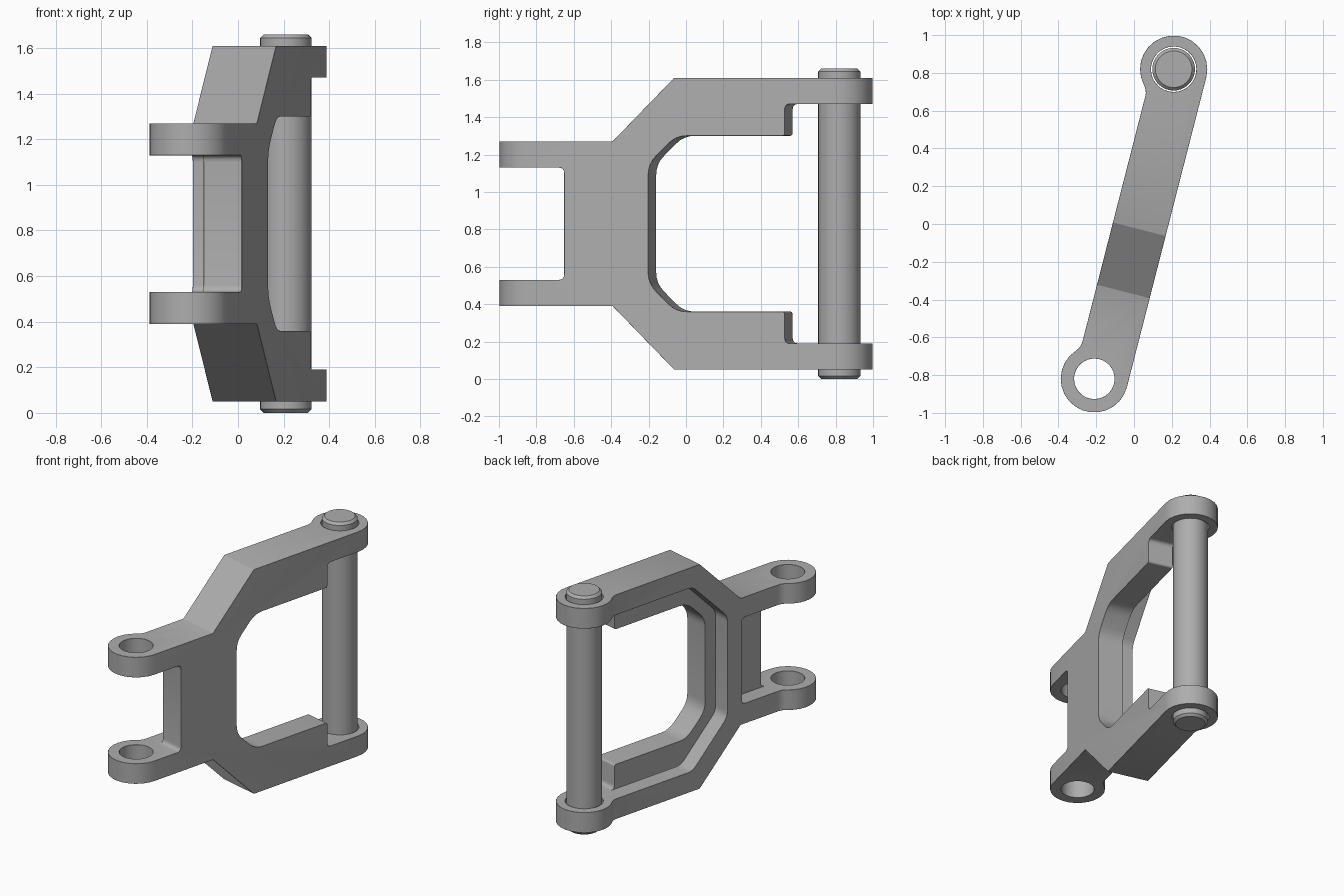
import bpy, bmesh, math
from mathutils import Vector

MID = 0.83                      # height of the mirror plane
EYE_U, EYE_R = 0.846, 0.178     # lug eye distance from centre and radius
TURN = -math.radians(14.37)     # plan angle of the whole link

cube = bpy.data.objects.get("Cube")
if cube:
    bpy.data.objects.remove(cube, do_unlink=True)

steel = bpy.data.materials.new("plain grey")
steel.use_nodes = True
grey = (0.42, 0.42, 0.42, 1)
steel.diffuse_color = grey
steel.node_tree.nodes["Principled BSDF"].inputs["Base Color"].default_value = grey


def prism(name, points, offset):
    """Extrude a closed outline of 3D points along an offset."""
    bm = bmesh.new()
    face = bm.faces.new([bm.verts.new(p) for p in points])
    moved = bmesh.ops.extrude_face_region(bm, geom=[face])["geom"]
    bmesh.ops.translate(bm, vec=offset, verts=[g for g in moved if isinstance(g, bmesh.types.BMVert)])
    bmesh.ops.recalc_face_normals(bm, faces=bm.faces)
    mesh = bpy.data.meshes.new(name)
    bm.to_mesh(mesh)
    bm.free()
    mesh.materials.append(steel)
    obj = bpy.data.objects.new(name, mesh)
    bpy.context.collection.objects.link(obj)
    return obj


def apply(obj, mod):
    bpy.ops.object.select_all(action="DESELECT")
    bpy.context.view_layer.objects.active = obj
    obj.select_set(True)
    bpy.ops.object.modifier_apply(modifier=mod.name)


def boolean(obj, tool, operation):
    mod = obj.modifiers.new("cut", "BOOLEAN")
    mod.operation, mod.solver, mod.object = operation, "EXACT", tool
    apply(obj, mod)
    bpy.data.objects.remove(tool, do_unlink=True)


def chamfer(obj, width):
    mod = obj.modifiers.new("chamfer", "BEVEL")
    mod.width, mod.segments = width, 1
    mod.limit_method, mod.angle_limit = "ANGLE", math.radians(35)
    apply(obj, mod)
    bpy.ops.object.shade_smooth_by_angle(angle=math.radians(30))


def arc(cx, cy, r, start, end, steps):
    angles = [math.radians(start + (end - start) * i / steps) for i in range(steps + 1)]
    return [(cx + r * math.cos(a), cy + r * math.sin(a)) for a in angles]


def disc(y, r, z0, z1, name):
    ring = arc(0, y, r, 0, 360, 40)[:-1]
    return prism(name, [(x, v, z0) for x, v in ring], (0, 0, z1 - z0))


def rounded(corners, steps=4):
    """Round each (u, z, size) corner with a short curve."""
    out = []
    for i, (u, z, size) in enumerate(corners):
        p = Vector((u, z))
        if not size:
            out.append(p)
            continue
        a = p + (Vector(corners[i - 1][:2]) - p).normalized() * size
        b = p + (Vector(corners[(i + 1) % len(corners)][:2]) - p).normalized() * size
        for k in range(steps + 1):
            t = k / steps
            out.append(a * (1 - t) ** 2 + p * 2 * t * (1 - t) + b * t * t)
    return out


def side_prism(name, upper, x0, x1):
    """Mirror the upper half of a side profile and extrude it across."""
    lower = [(u, 2 * MID - z, s) for u, z, s in reversed(upper)]
    return prism(name, [(x0, u, z) for u, z in rounded(upper + lower)], (x1 - x0, 0, 0))


# Link plan: straight right side, round eyes blended into the bar on the left
bar_left, blend = -0.11, 0.08
cx = bar_left - blend
rise = math.sqrt((EYE_R + blend) ** 2 - cx ** 2)
tilt = math.degrees(math.atan2(rise, -cx))
half = arc(0, EYE_U, EYE_R, 0, 180 + tilt, 16) + arc(cx, EYE_U - rise, blend, tilt, 0, 4)[1:]
plan = half + [(x, -y) for x, y in reversed(half)]
link = prism("link_frame", [(x, y, -0.2) for x, y in plan], (0, 0, 2))

# Side silhouette with front slot and rear opening
silhouette = [
    (-0.627, 1.13, 0.03), (-1.1, 1.13, 0), (-1.1, 1.27, 0), (-0.36, 1.27, 0),
    (-0.02, 1.61, 0), (1.1, 1.61, 0), (1.1, 1.47, 0), (0.59, 1.47, 0.03),
    (0.59, 1.30, 0.015), (-0.01, 1.30, 0.06), (-0.163, 1.15, 0.06),
]
boolean(link, side_prism("silhouette", silhouette, -0.5, 0.5), "INTERSECT")

# Recesses on the left side, leaving an even rim around the opening
rear = [(-0.25, 1.18, 0.04), (0.04, 1.47, 0.04), (0.68, 1.47, 0)]
front = [(-0.75, 1.13, 0), (-0.37, 1.13, 0.03)]
for recess in (rear, front):
    boolean(link, side_prism("recess", recess, -0.5, 0.005), "DIFFERENCE")

# Holes through the front and rear eyes
for y, r in ((-EYE_U, 0.107), (EYE_U, 0.12)):
    boolean(link, disc(y, r, -0.1, 1.8, "hole"), "DIFFERENCE")
chamfer(link, 0.013)

# Hinge pin through both rear eyes
pin = disc(EYE_U, 0.113, 0, 2 * MID, "hinge_pin")
chamfer(pin, 0.016)

for part in (link, pin):
    part.rotation_euler.z = TURN
